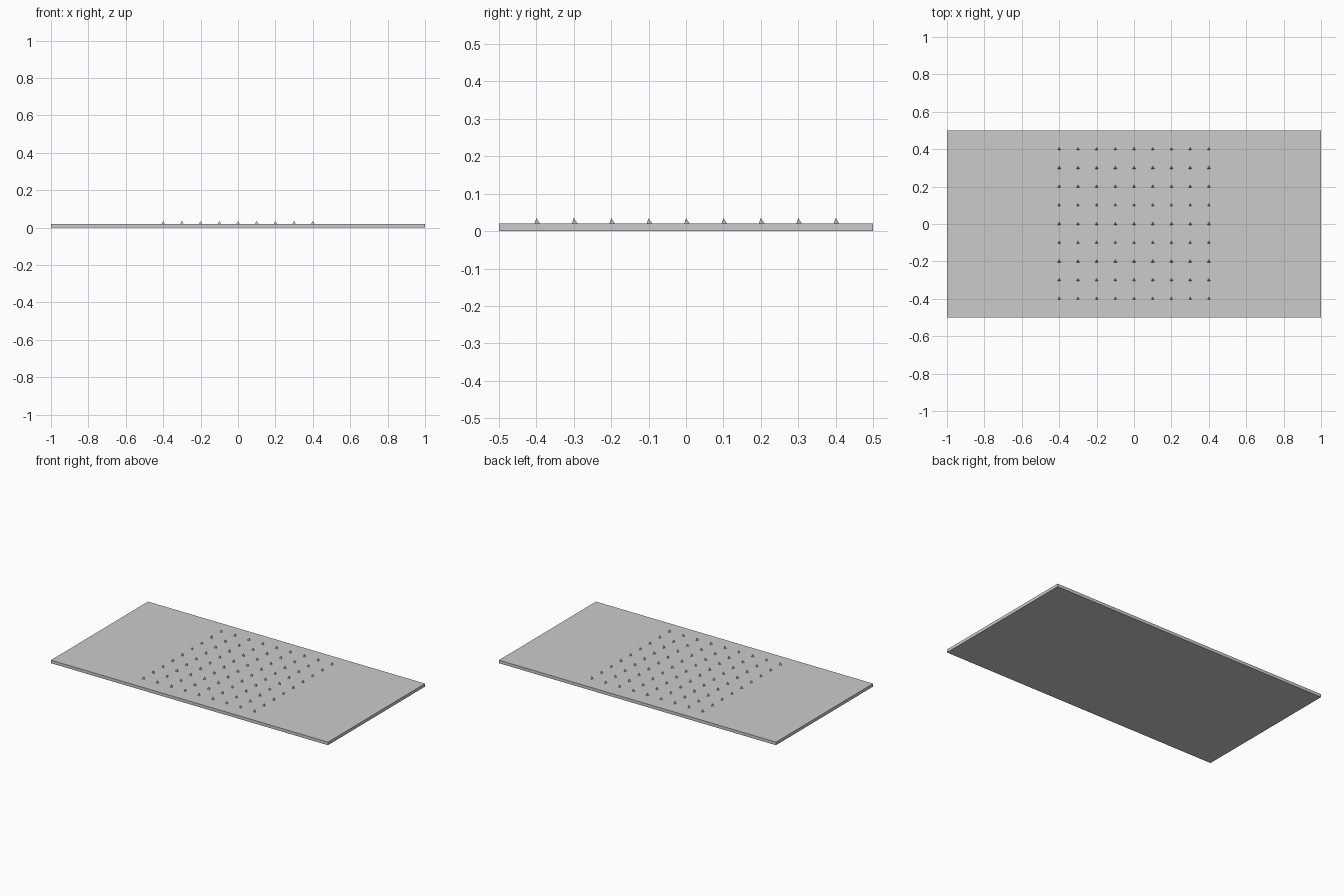
import bpy, bmesh
from mathutils import Matrix

if "Cube" in bpy.data.objects:
    bpy.data.objects.remove(bpy.data.objects["Cube"])

def make_object(name, bm):
    mesh = bpy.data.meshes.new(name)
    bm.to_mesh(mesh)
    bm.free()
    obj = bpy.data.objects.new(name, mesh)
    bpy.context.collection.objects.link(obj)
    return obj

PLATE_H = 0.02
SPIKE_R, SPIKE_H = 0.01, 0.015

# Flat base plate
bm = bmesh.new()
bmesh.ops.create_cube(bm, size=1, matrix=Matrix.Translation((0, 0, PLATE_H / 2))
                      @ Matrix.Diagonal((2, 1, PLATE_H, 1)))
make_object("base_plate", bm)

# 9 x 9 grid of three-sided spikes, one corner pointing to the back
bm = bmesh.new()
for i in range(-4, 5):
    for j in range(-4, 5):
        bmesh.ops.create_cone(
            bm, cap_ends=True, segments=3, radius1=SPIKE_R, radius2=0, depth=SPIKE_H,
            matrix=Matrix.Translation((i * 0.1, j * 0.1, PLATE_H + SPIKE_H / 2)))
bmesh.ops.remove_doubles(bm, verts=bm.verts, dist=1e-5)
make_object("spike_grid", bm)
